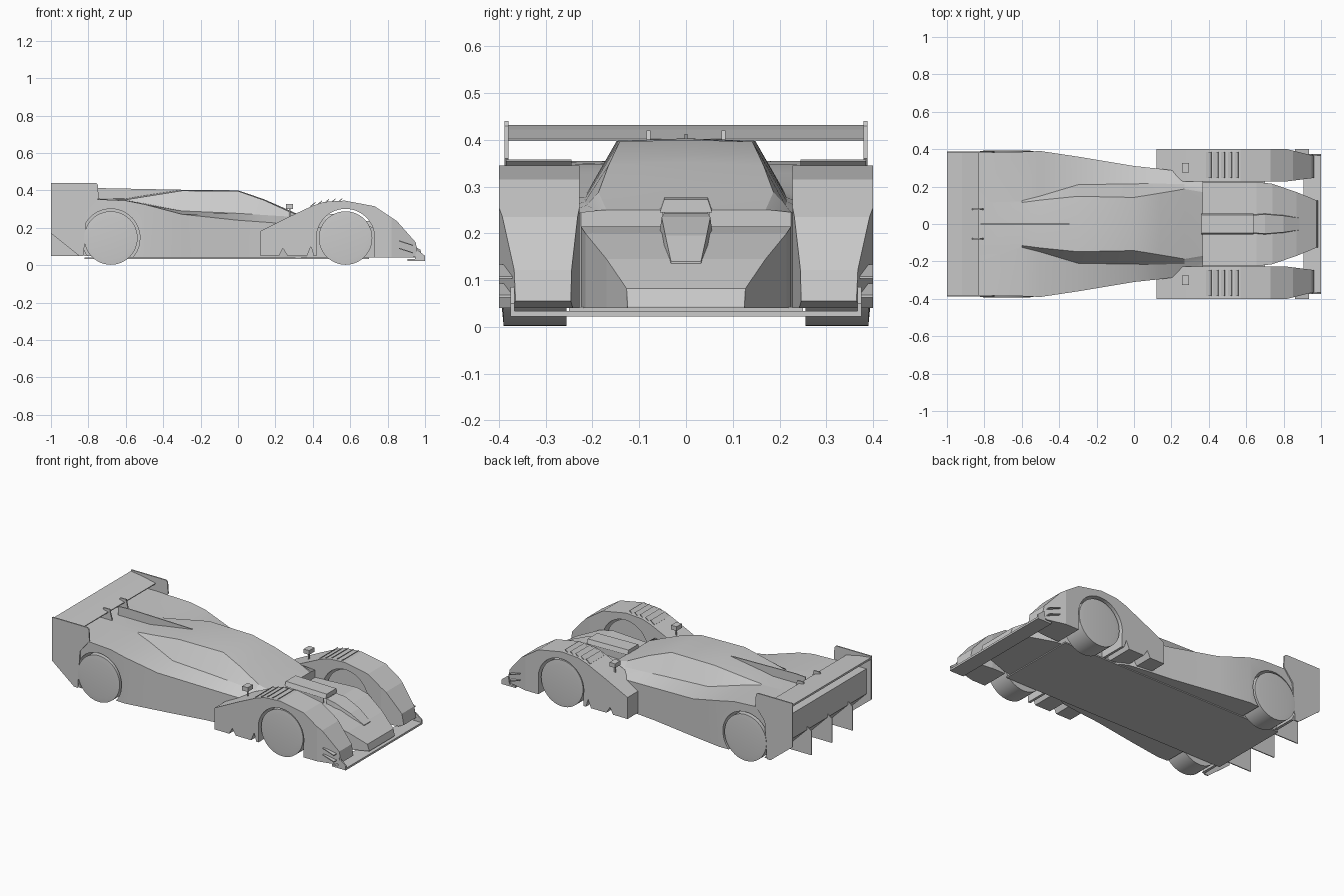
import bpy, bmesh, math
from mathutils import Vector, Matrix

cube = bpy.data.objects.get("Cube")
if cube:
    bpy.data.objects.remove(cube, do_unlink=True)

grey = bpy.data.materials.new("plain grey")
grey.use_nodes = True
COLOUR = (0.6, 0.6, 0.6, 1)
grey.diffuse_color = COLOUR
grey.node_tree.nodes["Principled BSDF"].inputs["Base Color"].default_value = COLOUR


def finish(name, bm, mirrored=False):
    bmesh.ops.recalc_face_normals(bm, faces=bm.faces)
    mesh = bpy.data.meshes.new(name)
    bm.to_mesh(mesh)
    bm.free()
    obj = bpy.data.objects.new(name, mesh)
    bpy.context.collection.objects.link(obj)
    mesh.materials.append(grey)
    if mirrored:
        mod = obj.modifiers.new("mirror", 'MIRROR')
        mod.use_axis = (False, True, False)
        mod.use_mirror_merge = False
    return obj


def activate(obj):
    bpy.ops.object.select_all(action='DESELECT')
    obj.select_set(True)
    bpy.context.view_layer.objects.active = obj


def smooth(obj, degrees):
    activate(obj)
    bpy.ops.object.shade_smooth_by_angle(angle=math.radians(degrees))


def prism_mesh(profile, y0, y1):
    """Side outline (x, z) extruded across the car."""
    bm = bmesh.new()
    face = bm.faces.new([bm.verts.new((x, y0, z)) for x, z in profile])
    out = bmesh.ops.extrude_face_region(bm, geom=[face])
    for v in out["geom"]:
        if isinstance(v, bmesh.types.BMVert):
            v.co.y = y1
    return bm


def prism(name, profile, y0, y1, mirrored=False):
    return finish(name, prism_mesh(profile, y0, y1), mirrored)


def rect(x0, x1, z0, z1):
    return [(x0, z0), (x1, z0), (x1, z1), (x0, z1)]


def arc(cx, cz, r, a0, a1, n):
    angles = [math.radians(a0 + (a1 - a0) * i / n) for i in range(n + 1)]
    return [(cx + r * math.cos(a), cz + r * math.sin(a)) for a in angles]


def loft(name, stations):
    """Skin over symmetric cross sections: (x, [(y, z) from the centre top outward])."""
    bm = bmesh.new()
    rings = []
    for x, half in stations:
        left = [(-y, z) for y, z in reversed(half) if y > 0]
        rings.append([bm.verts.new((x, y, z)) for y, z in half + left])
    n = len(rings[0])
    for a, b in zip(rings, rings[1:]):
        for i in range(n):
            j = (i + 1) % n
            bm.faces.new((a[i], a[j], b[j], b[i]))
    bm.faces.new(rings[0])
    bm.faces.new(rings[-1])
    return finish(name, bm)


FRONT, REAR, AXLE, RADIUS, ARCH = 0.575, -0.68, 0.145, 0.143, 0.156

# Main body: x, roof z, roof edge, canopy base, shoulder, floor height
body_rows = [
    (-.97, .355, (.115, .355), (.2, .355), (.378, .355), .2),
    (-.82, .355, (.115, .355), (.2, .355), (.38, .355), .05),
    (-.6, .355, (.115, .35), (.125, .348), (.386, .345), .04),
    (-.5, .372, (.128, .366), (.15, .33), (.39, .325), .04),
    (-.3, .403, (.148, .398), (.21, .29), (.36, .272), .04),
    (0, .4, (.142, .396), (.215, .277), (.31, .24), .04),
    (.14, .352, (.165, .347), (.216, .268), (.295, .23), .04),
    (.27, .295, (.187, .288), (.213, .26), (.278, .22), .04),
    (.37, .25, (.17, .25), (.19, .249), (.225, .245), .04),
]
body = loft("body", [(x, [(0, top), edge, base, side, (side[0], low)])
                     for x, top, edge, base, side, low in body_rows])

# Rear wheel openings
cutter = prism("arch_cutter", arc(REAR, AXLE, ARCH, 0, 345, 47), .24, .45, True)
cutter.hide_render = True
cut = body.modifiers.new("arches", 'BOOLEAN')
cut.operation, cut.solver, cut.object = 'DIFFERENCE', 'EXACT', cutter
activate(body)
bpy.ops.object.modifier_apply(modifier="arches")
bpy.data.objects.remove(cutter, do_unlink=True)
smooth(body, 22)

# Nose between the front fenders
nose_rows = [(.36, .225, .2), (.655, .225, .215), (.74, .215, .2),
             (.87, .17, .145), (.975, .127, .082), (.985, .125, .045)]
loft("nose", [(x, [(0, z), (w, z), (w, .04)]) for x, w, z in nose_rows])

# Raised scoop on the nose and the panel behind it
scoop_rows = [(.64, .055, .243), (.7, .06, .235), (.8, .052, .195), (.885, .04, .14)]
loft("nose_scoop", [(x, [(0, z), (w - .008, z), (w, z - .06)]) for x, w, z in scoop_rows])
loft("nose_panel", [(x, [(0, z), (.047, z), (.056, z - .027)])
                    for x, z in ((.36, .277), (.64, .272))])
prism("panel_leg", rect(.37, .62, .19, .26), .045, .05, True)

# Front fenders with open arches, tapering toward the tip
outline = [(.12, .05), (.12, .183), (.28, .262), (.4, .318), (.46, .338), (.57, .345),
           (.73, .315), (.85, .235), (.95, .122), (.962, .055), (.93, .04), (.73, .04)]
outline += arc(FRONT, AXLE, ARCH, -10, 190, 28)
outline += [(.42, .05), (.405, .05), (.39, .1), (.37, .05), (.265, .05), (.24, .09), (.22, .05)]
bm = prism_mesh(outline, .228, .4)
bmesh.ops.bisect_plane(bm, geom=bm.verts[:] + bm.edges[:] + bm.faces[:],
                       plane_co=(.82, 0, 0), plane_no=(1, 0, 0))
for v in bm.verts:
    t = max(0, (v.co.x - .82) / .14)
    v.co.y += t * (-.035 if v.co.y > .3 else .018)
finish("front_fender", bm, True)

# Slats over the front wheels
for i, z in enumerate((.325, .334, .341, .344, .346)):
    x = .405 + i * .036
    prism("fender_slat", [(x - .02, z - .01), (x + .008, z + .012),
                          (x + .01, z + .009), (x - .016, z - .014)], .245, .385, True)

# Wheels with a shallow recessed face
for label, x in (("front", FRONT), ("rear", REAR)):
    bm = prism_mesh(arc(x, AXLE, RADIUS, 0, 352.5, 47), .256, .39)
    bm.normal_update()
    cap = [f for f in bm.faces if len(f.verts) > 4 and f.calc_center_median().y > .38]
    bmesh.ops.inset_region(bm, faces=cap, thickness=.03, depth=-.003)
    smooth(finish(label + "_wheel", bm, True), 30)

# Rear wing, supports and endplates
prism("rear_wing", [(-1, .42), (-1, .432), (-.92, .422), (-.83, .402), (-.83, .397)], -.384, .384)
prism("wing_support", [(-.9, .34), (-.8, .34), (-.82, .42), (-.86, .42)], .076, .084, True)
prism("endplate", [(-1, .17), (-1, .44), (-.76, .44), (-.75, .43), (-.745, .36),
                   (-.81, .28), (-.825, .05), (-.85, .05)], .38, .388, True)

# Long central fin behind the canopy
prism("spine_fin", [(-.82, .34), (-.82, .408), (-.75, .412), (-.3, .403), (-.35, .36)],
      -.003, .003)

# Diffuser fins
fin = [(-.82, .06), (-.83, .05), (-1, .05), (-1, .2), (-.97, .22)]
prism("diffuser_fin_centre", fin, -.003, .003)
prism("diffuser_fin", fin, .197, .203, True)

# Floor, front splitter and its end tabs
prism("floor", rect(-.82, .7, .034, .042), -.25, .25)
prism("splitter", rect(.905, 1, .022, .034), -.375, .375)
prism("splitter_tab", [(.905, .022), (1, .022), (1, .05), (.955, .085), (.945, .034)],
      .367, .375, True)

# Small winglets on the fender flanks
for z in (.075, .115):
    prism("fender_winglet", [(.86, z + .012), (.935, z - .012), (.935, z - .007), (.86, z + .018)],
          .36, .4, True)

# Mirrors on short stems
prism("mirror", rect(.257, .295, .3, .326), .275, .326, True)
prism("mirror_stem", rect(.272, .28, .24, .305), .296, .302, True)
